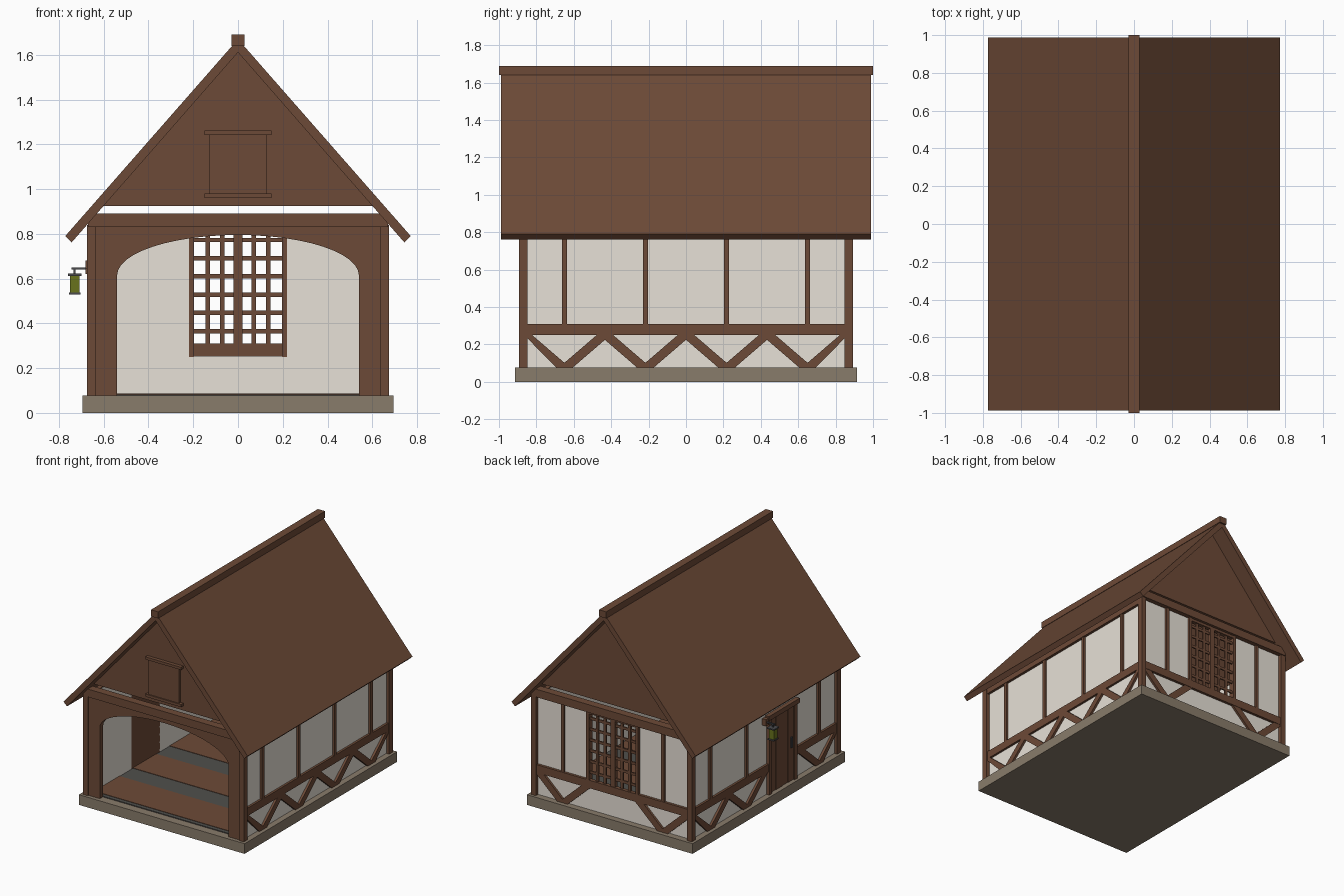
import bpy, bmesh, math

if "Cube" in bpy.data.objects:
    bpy.data.objects.remove(bpy.data.objects["Cube"])


def material(name, r, g, b):
    m = bpy.data.materials.new(name)
    m.diffuse_color = (r, g, b, 1)
    m.use_nodes = True
    m.node_tree.nodes["Principled BSDF"].inputs["Base Color"].default_value = m.diffuse_color
    return m


WOOD = material("brown wood", .152, .068, .038)
PLASTER = material("pale plaster", .8, .75, .68)
STONE = material("taupe stone", .25, .2, .145)
METAL = material("dark metal", .07, .07, .075)
SLATE = material("grey floor", .08, .078, .072)
GLASS = material("olive glass", .14, .17, .012)


def box(x0, x1, y0, y1, z0, z1):
    return ([(x0, z0), (x1, z0), (x1, z1), (x0, z1)], 'y', y0, y1)


def make(name, mat, prisms):
    """One object from prisms: (profile points, axis, start, end)."""
    bm = bmesh.new()
    for pts, axis, a, b in prisms:
        def at(u, v, t):
            return {'x': (t, u, v), 'y': (u, t, v), 'z': (u, v, t)}[axis]
        lo = [bm.verts.new(at(u, v, a)) for u, v in pts]
        hi = [bm.verts.new(at(u, v, b)) for u, v in pts]
        bm.faces.new(lo)
        bm.faces.new(hi[::-1])
        n = len(pts)
        for i in range(n):
            bm.faces.new((lo[i], hi[i], hi[(i + 1) % n], lo[(i + 1) % n]))
    bmesh.ops.recalc_face_normals(bm, faces=bm.faces)
    me = bpy.data.meshes.new(name)
    bm.to_mesh(me)
    bm.free()
    me.materials.append(mat)
    ob = bpy.data.objects.new(name, me)
    bpy.context.collection.objects.link(ob)
    return ob


def vee(mid, half, axis, a, b):
    """Two struts meeting at the bottom."""
    w, z0, z1 = .037, .07, .255
    def clip(u):
        return max(-.87, min(.87, u))
    return [([(mid - w, z0), (mid + w, z0), (clip(mid + s * half + w), z1), (clip(mid + s * half - w), z1)],
             axis, a, b) for s in (-1, 1)]


# Base and banded floor
make("stone_base", STONE, [box(-.695, .695, -.914, .914, 0, .077)])
make("floor_slab", SLATE, [box(-.64, .64, -.85, .86, .07, .083)])
make("floor_boards", WOOD, [box(-.64, .64, a, b, .075, .086)
                            for a, b in ((-.82, -.52), (-.36, -.08), (.08, .36), (.52, .85))])

# Roof slabs, ridge and gables
for s, side in ((-1, "left"), (1, "right")):
    make(side + "_roof", WOOD, [([(0, 1.67), (s * .772, .79), (s * .743, .762), (0, 1.611)], 'y', -.988, .988)])
make("ridge_beam", WOOD, [box(-.03, .03, -1, 1, 1.64, 1.69)])
for s, side in ((-1, "front"), (1, "back")):
    make(side + "_gable", WOOD, [([(-.605, .925), (.605, .925), (0, 1.618)], 'y', s * .87, s * .84)])
    make(side + "_top_beam", WOOD, [box(-.67, .67, *sorted((s * .9, s * .84)), .83, .89)])

# Gable hatch
make("gable_hatch", WOOD, [box(-.128, .128, -.888, -.865, .975, 1.245)])
make("hatch_trim", WOOD, [box(-.15, .15, -.897, -.865, 1.242, 1.262),
                          box(-.15, .15, -.897, -.865, .96, .98)])

# Corner posts and side top plates
make("corner_posts", WOOD, [box(*sorted((s * .675, s * .635)), *sorted((t * .893, t * .848)), .077, .84)
                            for s in (-1, 1) for t in (-1, 1)])
make("side_top_plates", WOOD, [box(*sorted((s * .67, s * .635)), -.86, .86, .79, .835) for s in (-1, 1)])

# Front arch
arch = [(.54 * math.cos(math.pi * i / 24), .615 + .18 * math.sin(math.pi * i / 24)) for i in range(25)]
make("front_arch", WOOD, [([(-.54, .077), (-.645, .077), (-.645, .835), (.645, .835), (.645, .077), (.54, .077)]
                           + arch, 'y', -.885, -.845)])

# Side walls: plaster, rail, studs and struts (door gap on the left)
D0, D1 = -.375, -.035
for s, side in ((-1, "left"), (1, "right")):
    inner, face, outer = s * .63, s * .65, s * .667
    spans = [(-.86, .86)] if s > 0 else [(-.86, D0 + .01), (D1 - .01, .86)]
    panels = [box(*sorted((inner, face)), a, b, .077, .83) for a, b in spans]
    if s < 0:
        panels.append(box(face, inner, D0, D1, .66, .83))
    make(side + "_plaster", PLASTER, panels)
    lo, hi = sorted((s * .64, outer))
    make(side + "_rail", WOOD, [box(lo, hi, a, b, .25, .31) for a, b in spans])
    mids = [-.65, -.217, .217, .65] if s > 0 else [-.65, .217, .65]
    make(side + "_studs", WOOD, [box(lo, hi, m - .0125, m + .0125, .3, .83) for m in mids])
    struts = []
    for m in mids:
        struts += vee(m, .215, 'x', lo, hi)
    make(side + "_struts", WOOD, struts)

# Back wall with window opening
make("back_plaster", PLASTER, [box(-.64, -.21, .845, .865, .077, .84), box(.21, .64, .845, .865, .077, .84),
                               box(-.21, .21, .845, .865, .077, .255)])
make("back_rail", WOOD, [box(-.64, .64, .855, .885, .25, .31)])
make("back_studs", WOOD, [box(m - .0125, m + .0125, .855, .882, .3, .84) for m in (-.42, .42)])
make("back_struts", WOOD, vee(-.42, .2, 'y', .855, .882) + vee(.42, .2, 'y', .855, .882))

# Lattice window: frame, then bars
make("window_frame", WOOD, [box(-.218, -.196, .84, .885, .25, .835), box(.196, .218, .84, .885, .25, .835),
                            box(-.019, .019, .85, .88, .3, .835), box(-.2, .2, .85, .88, .81, .835)])
make("window_bars", WOOD,
     [box(m - .01, m + .01, .858, .872, .3, .82) for m in (-.136, -.07, .07, .136)] +
     [box(-.2, .2, .86, .87, z - .01, z + .01) for z in [.365 + .0815 * i for i in range(6)]])

# Side door
make("door_planks", WOOD, [box(-.662 + .004 * (i % 2), -.63, -.345 + .07 * i, -.275 + .07 * i, .077, .65)
                           for i in range(4)])
make("door_frame", WOOD, [box(-.674, -.63, D0, D0 + .035, .077, .65), box(-.674, -.63, D1 - .035, D1, .077, .65),
                          box(-.682, -.63, D0 - .015, D1 + .015, .645, .68)])
make("door_handle", METAL, [box(-.673, -.655, -.32, -.305, .33, .41)])

# Lantern beside the door
LX, LY = -.73, .0


def square(r, z0, z1):
    return box(LX - r, LX + r, LY - r, LY + r, z0, z1)


make("lantern_bracket", METAL, [box(-.745, -.645, LY - .006, LY + .006, .641, .65), square(.004, .615, .645)])
make("lantern_mount", WOOD, [box(-.682, -.645, LY - .015, LY + .015, .62, .67)])
make("lantern_glass", GLASS, [square(.021, .535, .615)])
make("lantern_caps", METAL, [square(.03, .612, .622), square(.026, .528, .538)])
